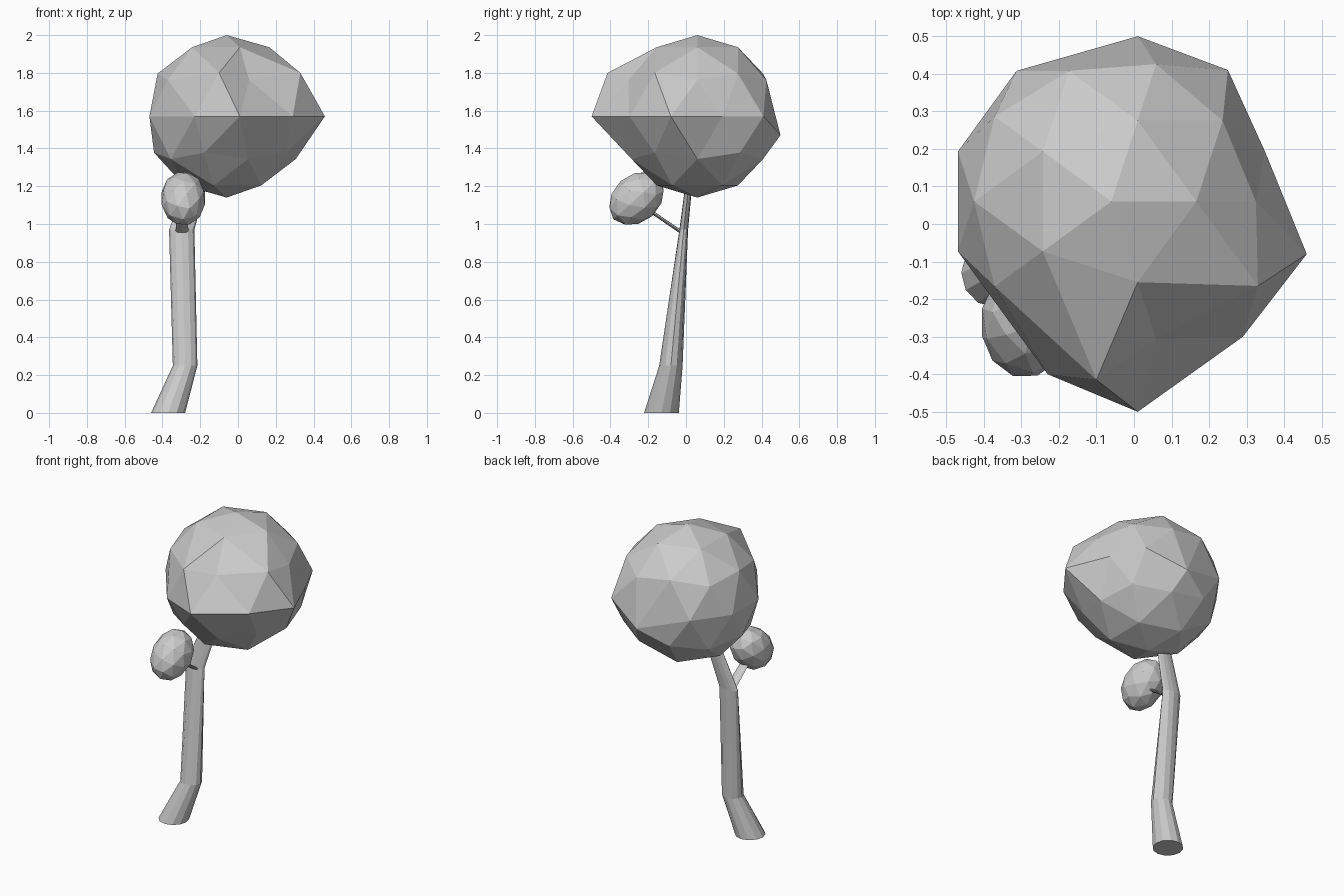
import bpy, bmesh, math
from mathutils import Vector, Matrix

if "Cube" in bpy.data.objects:
    bpy.data.objects.remove(bpy.data.objects["Cube"])


def finish(bm, name):
    bmesh.ops.recalc_face_normals(bm, faces=bm.faces)
    mesh = bpy.data.meshes.new(name)
    bm.to_mesh(mesh)
    bm.free()
    obj = bpy.data.objects.new(name, mesh)
    bpy.context.collection.objects.link(obj)
    return obj


def limb(name, rings, sides):
    """Tapered tube through horizontal rings: (x, y, z, radius x, radius y)."""
    bm = bmesh.new()
    loops = []
    for x, y, z, rx, ry in rings:
        loops.append([bm.verts.new((x + rx * math.cos(a), y + ry * math.sin(a), z))
                      for a in (2 * math.pi * i / sides for i in range(sides))])
    for low, high in zip(loops, loops[1:]):
        for i in range(sides):
            j = (i + 1) % sides
            bm.faces.new((low[i], low[j], high[j], high[i]))
    bm.faces.new(loops[0][::-1])
    bm.faces.new(loops[-1])
    return finish(bm, name)


# Bent trunk and short side branch
limb("trunk", [(-0.37, -0.13, 0, 0.09, 0.092), (-0.28, -0.08, 0.25, 0.065, 0.062),
               (-0.298, -0.012, 0.97, 0.067, 0.023), (-0.19, 0.025, 1.3, 0.05, 0.016)], 12)
limb("side_branch", [(-0.297, -0.015, 0.95, 0.034, 0.016),
                     (-0.293, -0.22, 1.09, 0.028, 0.016)], 8)

# Large crown: faceted sphere with the front right pulled outwards
bm = bmesh.new()
bmesh.ops.create_icosphere(bm, subdivisions=2, radius=0.43,
                           matrix=Matrix.Translation((-0.06, 0.06, 1.57)))
# (angle around crown, old height) -> new position
pulls = [(342, 1.57, (0.46, -0.08, 1.57)), (306, 1.57, (0.29, -0.30, 1.57)),
         (270, 1.57, (0.01, -0.50, 1.57)), (234, 1.57, (-0.23, -0.40, 1.57)),
         (324, 1.796, (0.33, -0.165, 1.80)), (252, 1.796, (-0.10, -0.415, 1.80)),
         (54, 1.57, (0.25, 0.41, 1.57)), (90, 1.57, (0.01, 0.50, 1.47))]
targets = []
for angle, z, new in pulls:
    r = math.sqrt(0.43 ** 2 - (z - 1.57) ** 2)
    a = math.radians(angle)
    old = Vector((-0.06 + r * math.cos(a), 0.06 + r * math.sin(a), z))
    targets.append((min(bm.verts, key=lambda v: (v.co - old).length), new))
for v, new in targets:
    v.co = new
finish(bm, "large_crown")

# Small crown: tilted faceted ellipsoid on the branch
bm = bmesh.new()
bmesh.ops.create_icosphere(
    bm, subdivisions=2, radius=1,
    matrix=Matrix.Translation((-0.29, -0.262, 1.135))
    @ Matrix.Rotation(math.radians(42), 4, 'X') @ Matrix.Diagonal((0.12, 0.165, 0.125, 1)))
finish(bm, "small_crown")
